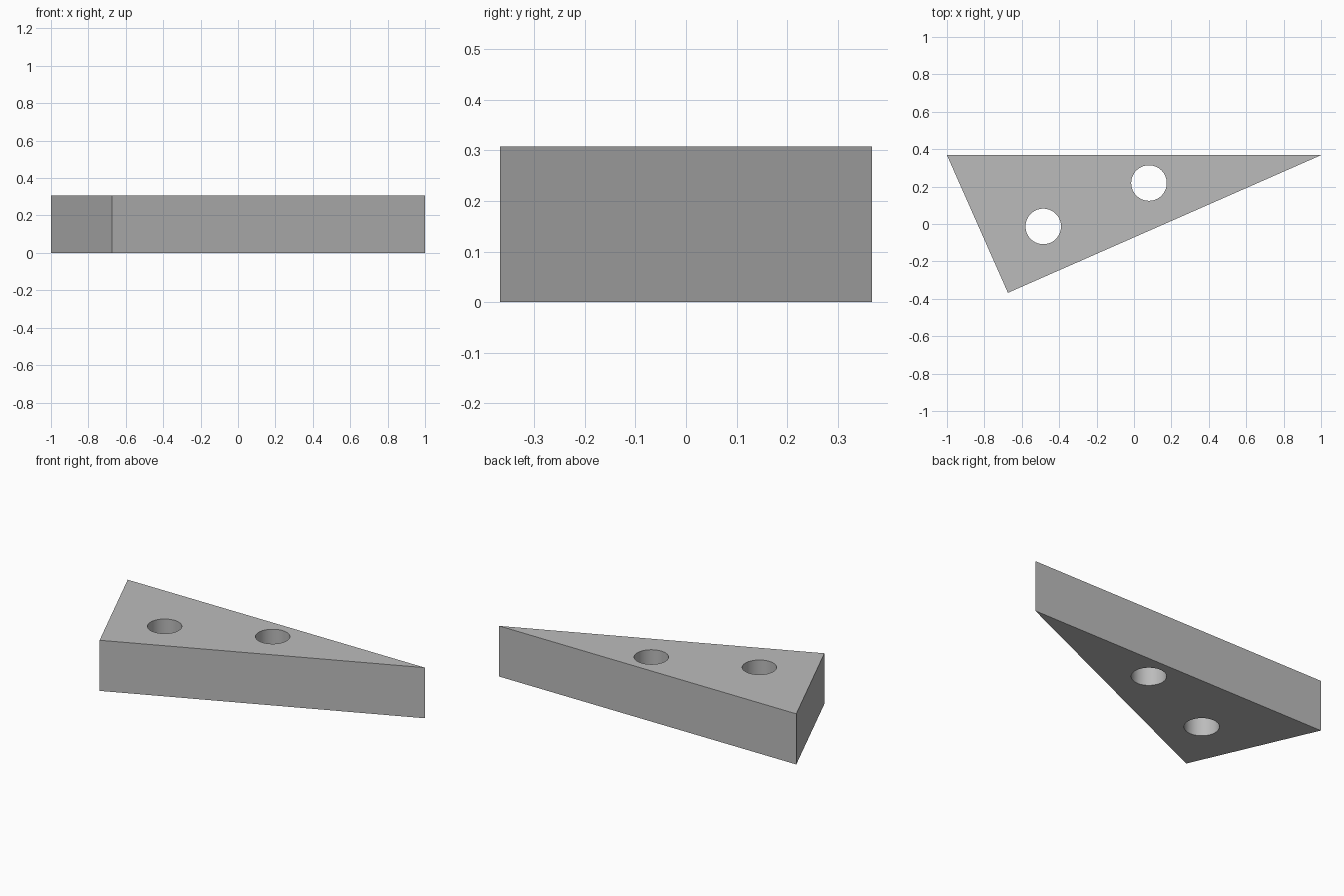
import bpy
import bmesh
import math

HEIGHT = 0.308
CORNERS = [(-1.0, 0.368), (-0.674, -0.368), (1.0, 0.368)]
HOLES = [(-0.485, -0.013), (0.08, 0.219)]
HOLE_RADIUS = 0.095

default_cube = bpy.data.objects.get("Cube")
if default_cube:
    bpy.data.objects.remove(default_cube, do_unlink=True)

grey = bpy.data.materials.new("plain_grey")
grey.use_nodes = True
grey.diffuse_color = (0.5, 0.5, 0.5, 1)
grey.node_tree.nodes["Principled BSDF"].inputs["Base Color"].default_value = (0.5, 0.5, 0.5, 1)


def add_prism(name, outline, bottom, top):
    """Extrude a flat outline into a closed prism."""
    bm = bmesh.new()
    base = bm.faces.new([bm.verts.new((x, y, bottom)) for x, y in outline])
    result = bmesh.ops.extrude_face_region(bm, geom=[base], use_keep_orig=True)
    raised = [v for v in result["geom"] if isinstance(v, bmesh.types.BMVert)]
    bmesh.ops.translate(bm, verts=raised, vec=(0, 0, top - bottom))
    bmesh.ops.recalc_face_normals(bm, faces=bm.faces)
    mesh = bpy.data.meshes.new(name)
    bm.to_mesh(mesh)
    bm.free()
    mesh.materials.append(grey)
    obj = bpy.data.objects.new(name, mesh)
    bpy.context.collection.objects.link(obj)
    return obj


def circle(cx, cy, radius, sides=64):
    angles = [2 * math.pi * i / sides for i in range(sides)]
    return [(cx + radius * math.cos(a), cy + radius * math.sin(a)) for a in angles]


# Triangular block
block = add_prism("triangular_block", CORNERS, 0, HEIGHT)
bpy.context.view_layer.objects.active = block
block.select_set(True)

# Two round holes through the block
for i, (x, y) in enumerate(HOLES):
    cutter = add_prism(f"hole_cutter_{i + 1}", circle(x, y, HOLE_RADIUS), -0.1, HEIGHT + 0.1)
    cutter.hide_render = True
    cut = block.modifiers.new("hole", "BOOLEAN")
    cut.operation = "DIFFERENCE"
    cut.solver = "EXACT"
    cut.object = cutter
    bpy.ops.object.modifier_apply(modifier=cut.name)
    bpy.data.objects.remove(cutter, do_unlink=True)

# Smooth hole walls, crisp outer edges
bpy.ops.object.shade_smooth_by_angle(angle=math.radians(30))
